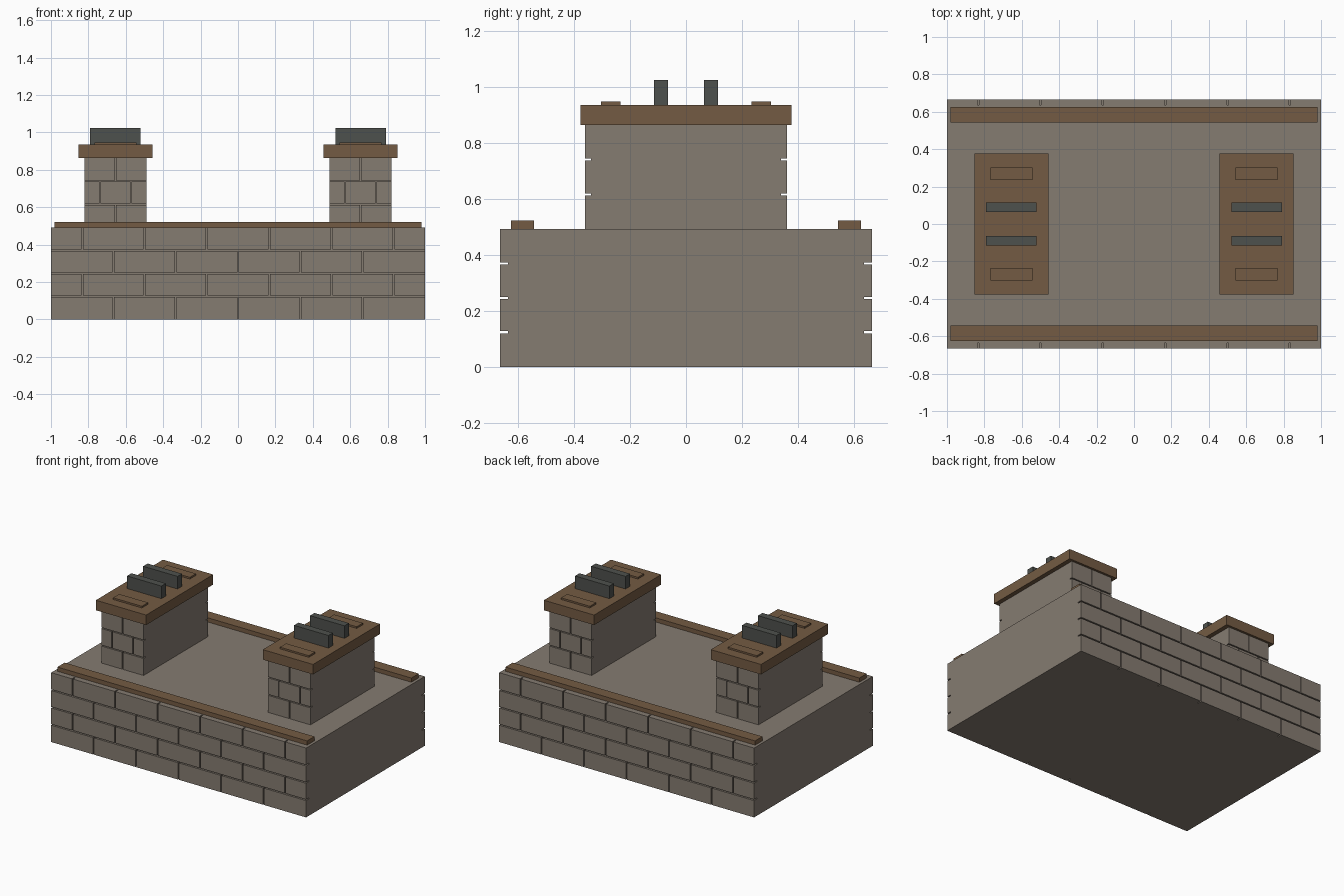
import bpy, bmesh
from mathutils import Vector

if "Cube" in bpy.data.objects:
    bpy.data.objects.remove(bpy.data.objects["Cube"])


def material(name, rgb):
    m = bpy.data.materials.new(name)
    m.use_nodes = True
    m.diffuse_color = (*rgb, 1)
    m.node_tree.nodes["Principled BSDF"].inputs["Base Color"].default_value = (*rgb, 1)
    return m


STONE = material("grey brown stone", (0.235, 0.2, 0.165))
WOOD = material("brown wood", (0.174, 0.105, 0.056))
IRON = material("dark iron", (0.076, 0.082, 0.074))


def add_box(bm, x, y, z):
    """Add a box given its (low, high) extents on each axis."""
    verts = bmesh.ops.create_cube(bm, size=1)["verts"]
    size = Vector((x[1] - x[0], y[1] - y[0], z[1] - z[0]))
    mid = Vector((x[0] + x[1], y[0] + y[1], z[0] + z[1])) / 2
    for v in verts:
        v.co = v.co * size + mid


def finish(bm, name, mat):
    mesh = bpy.data.meshes.new(name)
    bm.to_mesh(mesh)
    bm.free()
    mesh.materials.append(mat)
    ob = bpy.data.objects.new(name, mesh)
    bpy.context.collection.objects.link(ob)


def box(name, mat, x, y, z):
    bm = bmesh.new()
    add_box(bm, x, y, z)
    finish(bm, name, mat)


def brick_block(name, x, half_y, z, rows, bricks, depth, gap, first_offset):
    """Plain core, faced on front and back with staggered bricks."""
    core = half_y - depth
    box(name + "_core", STONE, x, (-core, core), z)
    bm = bmesh.new()
    row_h = (z[1] - z[0]) / rows
    pitch = (x[1] - x[0]) / bricks
    for r in range(rows):
        low = z[0] + r * row_h + (gap / 2 if r else 0)
        high = z[0] + (r + 1) * row_h - (gap / 2 if r < rows - 1 else 0)
        shift = (r + first_offset) % 2 / 2
        joints = [x[0] + (i + shift) * pitch for i in range(bricks + 1)]
        edges = [x[0]] + [j for j in joints if x[0] + 0.01 < j < x[1] - 0.01] + [x[1]]
        for i, (a, b) in enumerate(zip(edges, edges[1:])):
            a += gap / 2 if i else 0
            b -= gap / 2 if i < len(edges) - 2 else 0
            add_box(bm, (a, b), (-half_y, -core), (low, high))
            add_box(bm, (a, b), (core, half_y), (low, high))
    finish(bm, name + "_bricks", STONE)


# Wide brick base
brick_block("base", (-1, 1), 0.665, (0, 0.492), 4, 6, 0.03, 0.008, 0)

# Long wooden rails on the front and back edges
for side, s in (("front", -1), ("back", 1)):
    box(side + "_rail", WOOD, (-0.98, 0.98), sorted((s * 0.543, s * 0.625)), (0.492, 0.522))

# Two brick piers with wooden caps, pads and iron plates
for side, s in (("left", 1), ("right", -1)):
    cx = s * 0.655

    def span(half):
        return (cx - half, cx + half)

    brick_block(side + "_pier", span(0.166), 0.36, (0.492, 0.864), 3, 2, 0.02, 0.007, 0)
    box(side + "_cap", WOOD, span(0.197), (-0.376, 0.376), (0.864, 0.935))
    for end, e in (("front", -1), ("back", 1)):
        box(f"{side}_{end}_pad", WOOD, span(0.113), sorted((e * 0.234, e * 0.303)), (0.935, 0.947))
        box(f"{side}_{end}_plate", IRON, span(0.135), sorted((e * 0.065, e * 0.115)), (0.935, 1.024))
